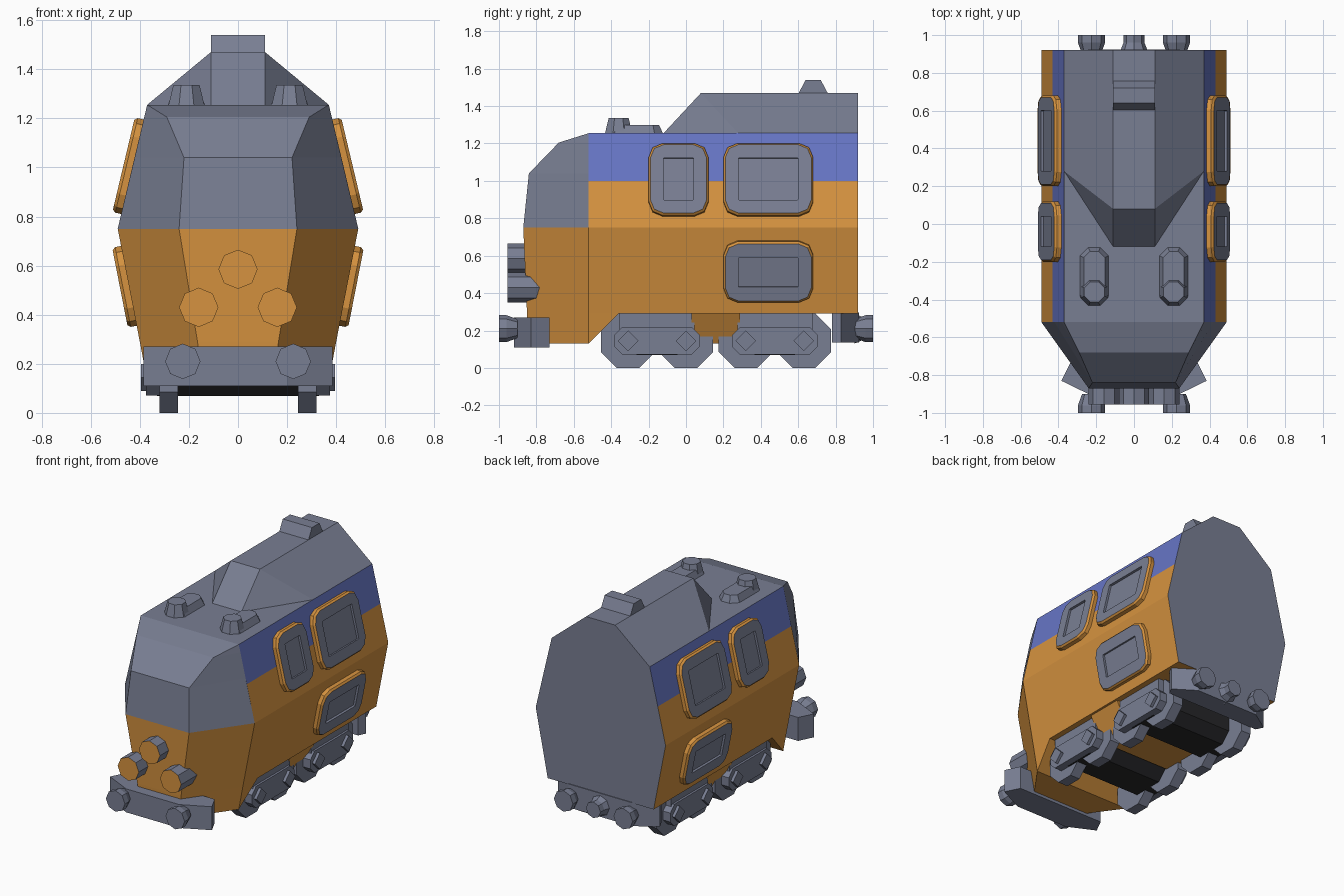
import bpy, bmesh, math
from mathutils import Vector

if "Cube" in bpy.data.objects:
    bpy.data.objects.remove(bpy.data.objects["Cube"])


def material(name, rgb):
    m = bpy.data.materials.new(name)
    m.diffuse_color = (*rgb, 1)
    m.use_nodes = True
    m.node_tree.nodes["Principled BSDF"].inputs["Base Color"].default_value = m.diffuse_color
    return m


MATS = [material("slate_grey", (0.19, 0.21, 0.29)),
        material("orange", (0.67, 0.29, 0.05)),
        material("blue", (0.135, 0.18, 0.56)),
        material("black", (0.02, 0.02, 0.022))]
GREY, ORANGE, BLUE, BLACK = range(4)


def finish(name, bm, colour):
    """colour is an index, or a rule taking (face centre, face normal)"""
    bmesh.ops.remove_doubles(bm, verts=bm.verts, dist=0.0005)
    bmesh.ops.recalc_face_normals(bm, faces=bm.faces)
    for f in bm.faces:
        f.material_index = colour(f.calc_center_median(), f.normal) if callable(colour) else colour
    me = bpy.data.meshes.new(name)
    bm.to_mesh(me)
    bm.free()
    for m in MATS:
        me.materials.append(m)
    ob = bpy.data.objects.new(name, me)
    bpy.context.collection.objects.link(ob)
    return ob


def loft(name, rings, colour=GREY):
    bm = bmesh.new()
    vs = [[bm.verts.new(p) for p in r] for r in rings]
    n = len(rings[0])
    for a, b in zip(vs, vs[1:]):
        for i in range(n):
            j = (i + 1) % n
            bm.faces.new((a[i], a[j], b[j], b[i]))
    bm.faces.new(vs[0])
    bm.faces.new(vs[-1])
    return finish(name, bm, colour)


def hull(name, pts, colour=GREY):
    """convex solid; every point is mirrored in x"""
    bm = bmesh.new()
    for x, y, z in pts:
        for s in (-1, 1):
            bm.verts.new((s * x, y, z))
    bmesh.ops.convex_hull(bm, input=bm.verts)
    bmesh.ops.dissolve_limit(bm, angle_limit=0.01, verts=bm.verts, edges=bm.edges)
    return finish(name, bm, colour)


def box(name, x, y, z, colour=GREY):
    return loft(name, [[(x[0], y[0], k), (x[1], y[0], k), (x[1], y[1], k), (x[0], y[1], k)] for k in z], colour)


def ngon(axis, c, r, n=8, flat=True):
    c, out = Vector(c), []
    for i in range(n):
        a = math.tau * (i + (0.5 if flat else 0)) / n
        u, v = r * math.cos(a), r * math.sin(a)
        out.append(c + Vector({"x": (0, u, v), "y": (u, 0, v), "z": (u, v, 0)}[axis]))
    return out


def capsule(y0, y1, r):
    """flat-sided outline with octagonal ends, as 2D points along y"""
    pts = []
    for c, start in ((y1, -90), (y0, 90)):
        pts += [(c + r * math.cos(math.radians(start + k)), r * math.sin(math.radians(start + k)))
                for k in (22.5, 67.5, 112.5, 157.5)]
    return pts


# Main body, striped by height, with a grey rear wall
def body_colour(c, n):
    if abs(n.y) > 0.9 or n.z > 0.9:
        return GREY
    return BLUE if c.z > 1.0 else ORANGE


levels = [(0.29, 0.40), (0.75, 0.49), (1.0, 0.431), (1.255, 0.37)]
loft("body", [[(-w, -0.52, z), (w, -0.52, z), (w, 0.92, z), (-w, 0.92, z)] for z, w in levels], body_colour)

# Cab nose: height, side half width, front half width, front y
nose = [(0.13, 0.37, 0.14, -0.84), (0.29, 0.40, 0.165, -0.85), (0.75, 0.49, 0.24, -0.87),
        (1.04, 0.421, 0.22, -0.84), (1.205, 0.382, 0.29, -0.68), (1.255, 0.37, 0.37, -0.52)]
bm = bmesh.new()
rings = [[bm.verts.new(p) for p in ((-w, -0.52, z), (-f, y, z), (f, y, z), (w, -0.52, z))]
         for z, w, f, y in nose]
for a, b in zip(rings, rings[1:]):
    for i in range(4):
        j = (i + 1) % 4
        bm.faces.new((a[i], a[j], b[j], b[i]))
bm.faces.new(rings[0])
finish("cab_nose", bm, lambda c, n: ORANGE if c.z < 0.75 else GREY)

# Underside: skirt behind the nose, and the belly tank
hull("nose_skirt", [(0.37, -0.52, 0.13), (0.40, -0.52, 0.29), (0.40, -0.36, 0.29)], ORANGE)
hull("belly_tank", [(x, y, z) for y in (0.03, 0.29) for x, z in ((0.39, 0.30), (0.31, 0.19), (0.30, 0.13))], ORANGE)

# Raised roof and its vent
hull("roof_hump", [(0.11, 0.92, 1.47), (0.37, 0.92, 1.255), (0.11, 0.08, 1.47),
                   (0.11, -0.12, 1.255), (0.37, 0.28, 1.255)])
hull("roof_vent", [(0.11, 0.60, 1.465), (0.11, 0.76, 1.465), (0.11, 0.64, 1.54), (0.11, 0.72, 1.54)])

# Roof horns
for s in (-1, 1):
    x = s * 0.21
    loft("horn_base", [[(x + v, y, z) for y, v in capsule(-0.35, -0.20, r)]
                       for r, z in ((0.085, 1.25), (0.06, 1.30))])
    loft("horn", [ngon("z", (x, -0.36, z), r) for r, z in ((0.08, 1.25), (0.058, 1.335))])


# Side windows: orange rim, grey face, recessed pane
def rounded(y0, y1, z0, z1, r):
    pts = []
    for cy, cz, a in ((y1 - r, z1 - r, 0), (y0 + r, z1 - r, 90), (y0 + r, z0 + r, 180), (y1 - r, z0 + r, 270)):
        pts += [(cy + r * math.cos(math.radians(a + k)), cz + r * math.sin(math.radians(a + k)))
                for k in (0, 45, 90)]
    return pts


def window(s, y0, y1, z0, z1, my, mz):
    slope, up = (0.2376, 1) if z0 > 0.75 else (0.196, -1)
    k = math.hypot(1, slope)

    def ring(pts, d):
        return [(s * (0.49 - slope * abs(z - 0.75) + d / k), y, z + up * d * slope / k) for y, z in pts]

    inner = rounded(y0 + my, y1 - my, z0 + mz, z1 - mz, 0.004)
    ob = loft("window", [ring(rounded(y0, y1, z0, z1, 0.075), -0.02),
                         ring(rounded(y0, y1, z0, z1, 0.075), 0.025),
                         ring(rounded(y0 + 0.01, y1 - 0.01, z0 + 0.01, z1 - 0.01, 0.07), 0.037),
                         ring(inner, 0.037), ring(inner, 0.022)])
    for f in list(ob.data.polygons)[:24]:
        f.material_index = ORANGE


for s in (-1, 1):
    window(s, -0.20, 0.12, 0.81, 1.195, 0.08, 0.08)
    window(s, 0.20, 0.68, 0.81, 1.195, 0.08, 0.08)
    window(s, 0.20, 0.68, 0.355, 0.68, 0.08, 0.085)

# Headlights with orange lenses
for x, z in ((0, 0.585), (-0.16, 0.43), (0.16, 0.43)):
    loft("headlight", [ngon("y", (x, y, z), 0.08, flat=False) for y in (-0.955, -0.78)],
         lambda c, n: ORANGE if n.y < -0.9 else GREY)

# Buffer beams, buffers and rear coupling
hull("front_beam", [(x, y, z) for z in (0.11, 0.27)
                    for x, y in ((0.20, -0.92), (0.385, -0.83), (0.335, -0.73))])
hull("rear_beam", [(x, y, z) for z in (0.135, 0.295)
                   for x, y in ((0.24, 0.925), (0.385, 0.83), (0.36, 0.78))])
for e in (-1, 1):
    for x in ((-0.225, 0.225) if e < 0 else (-0.225, 0, 0.225)):
        r = ((0.05, 0.072, 0.072) if x else (0.08, 0.055, 0.055))
        loft("buffer" if x else "coupling",
             [ngon("y", (x, e * y, 0.21), q, flat=False) for q, y in zip(r, (0.90, 0.96, 1.0))])

# Two bogies: wheels, side frames, axle caps and dark centre block
for cy in (-0.155, 0.475):
    loft("bogie_block", [[(x, cy + y, 0.185 + v) for y, v in capsule(-0.06, 0.06, 0.125)] for x in (-0.33, 0.33)],
         BLACK)
    for s in (-1, 1):
        loft("bogie_frame", [[(s * x, cy + y, 0.145 + v) for y, v in capsule(-0.155, 0.155, 0.08)]
                             for x in (0.31, 0.375)])
        box("bogie_hanger", (s * 0.30, s * 0.36), (cy - 0.20, cy + 0.20), (0.20, 0.295))
        for dy in (-0.155, 0.155):
            y = cy + dy
            loft("wheel", [ngon("x", (s * x, y, 0.1455), 0.1575) for x in (0.245, 0.32)])
            loft("axle_cap", [ngon("x", (s * x, y, 0.145), 0.055, 4, False) for x in (0.36, 0.395)])
